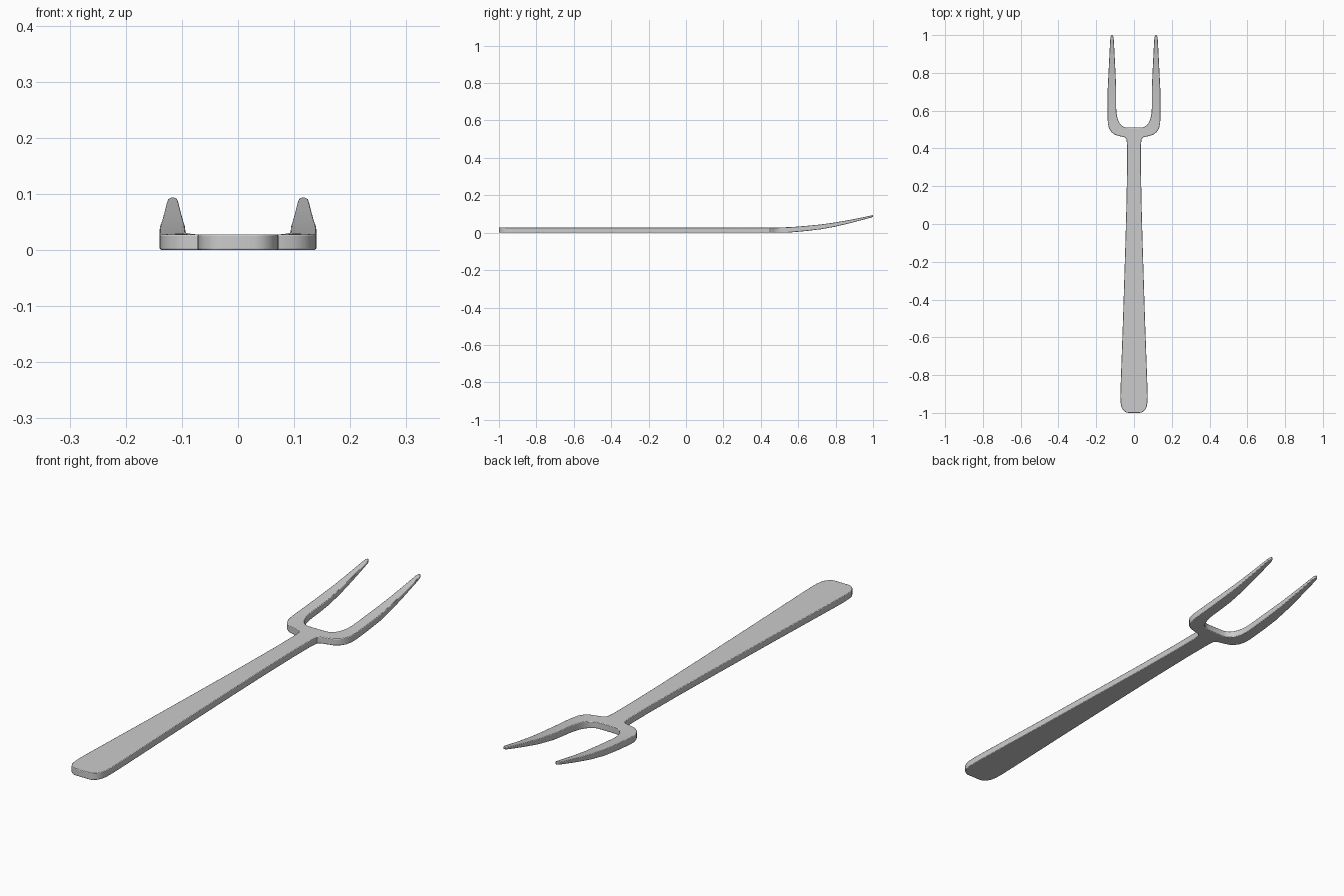
import bpy, bmesh

if "Cube" in bpy.data.objects:
    bpy.data.objects.remove(bpy.data.objects["Cube"])


def interp(table, y, col):
    # piecewise linear lookup along the length
    if y <= table[0][0]:
        return table[0][col]
    for a, b in zip(table, table[1:]):
        if y <= b[0]:
            t = (y - a[0]) / (b[0] - a[0])
            return a[col] + t * (b[col] - a[col])
    return table[-1][col]


# y, bottom z, top z
heights = [(0.53, 0.0, 0.028), (0.58, 0.003, 0.031), (0.66, 0.011, 0.038),
           (0.75, 0.022, 0.047), (0.83, 0.039, 0.060), (0.92, 0.062, 0.077),
           (1.0, 0.084, 0.094)]

# half of the handle: y, half width
handle = [(-1.0, 0.03), (-0.996, 0.044), (-0.985, 0.058), (-0.968, 0.067),
          (-0.945, 0.071), (-0.91, 0.072), (-0.85, 0.0705), (-0.5, 0.058),
          (-0.1, 0.0455), (0.1, 0.040), (0.3, 0.0365), (0.42, 0.037), (0.45, 0.040)]
handle_pairs = [((0, y), (w, y)) for y, w in handle]

# yoke and one prong: inner point, outer point
prong_pairs = [
    ((0.0, 0.51), (0.0, 0.45)), ((0.04, 0.51), (0.04, 0.45)),
    ((0.054, 0.514), (0.05, 0.459)), ((0.066, 0.522), (0.075, 0.465)),
    ((0.076, 0.534), (0.10, 0.472)), ((0.084, 0.55), (0.119, 0.485)),
    ((0.090, 0.57), (0.132, 0.505)), ((0.093, 0.59), (0.138, 0.53)),
    ((0.094, 0.61), (0.140, 0.56)), ((0.094, 0.66), (0.140, 0.64)),
    ((0.0945, 0.72), (0.139, 0.72)), ((0.098, 0.80), (0.135, 0.80)),
    ((0.102, 0.88), (0.131, 0.88)), ((0.106, 0.96), (0.127, 0.96)),
    ((0.108, 0.988), (0.125, 0.988)), ((0.111, 0.997), (0.122, 0.997)),
    ((0.114, 1.0), (0.119, 1.0))]

bm = bmesh.new()
verts = {}


def vert(p, layer):
    key = (p, layer)
    if key not in verts:
        verts[key] = bm.verts.new((p[0], p[1], interp(heights, p[1], layer)))
    return verts[key]


# top and bottom surfaces
edges = {}
for pairs in (handle_pairs, prong_pairs):
    for (a, b), (c, d) in zip(pairs, pairs[1:]):
        loop = [a, b, d, c]
        for layer in (1, 2):
            bm.faces.new([vert(p, layer) for p in loop])
        for p, q in zip(loop, loop[1:] + loop[:1]):
            k = frozenset((p, q))
            edges[k] = None if k in edges else (p, q)

# side walls along the outline, left open on the centre line
for e in edges.values():
    if e and not (e[0][0] == 0 and e[1][0] == 0):
        p, q = e
        # the handle and yoke share this line, so no wall there
        if {p, q} == {(0, 0.45), (0.04, 0.45)}:
            continue
        bm.faces.new([vert(p, 1), vert(q, 1), vert(q, 2), vert(p, 2)])
bmesh.ops.recalc_face_normals(bm, faces=bm.faces)
if max(bm.faces, key=lambda f: f.calc_center_median().z - 10 * abs(f.calc_center_median().y)).normal.z < 0:
    bmesh.ops.reverse_faces(bm, faces=bm.faces)

mesh = bpy.data.meshes.new("carving_fork")
bm.to_mesh(mesh)
bm.free()
fork = bpy.data.objects.new("carving_fork", mesh)
bpy.context.collection.objects.link(fork)

# mirror to the other prong, then soften the rims
mirror = fork.modifiers.new("mirror", 'MIRROR')
mirror.use_clip = True
bevel = fork.modifiers.new("soft_rims", 'BEVEL')
bevel.width = 0.0025
bevel.segments = 2
bevel.limit_method = 'ANGLE'
bevel.angle_limit = 1.1

bpy.context.view_layer.objects.active = fork
fork.select_set(True)
bpy.ops.object.shade_smooth_by_angle(angle=0.6)
